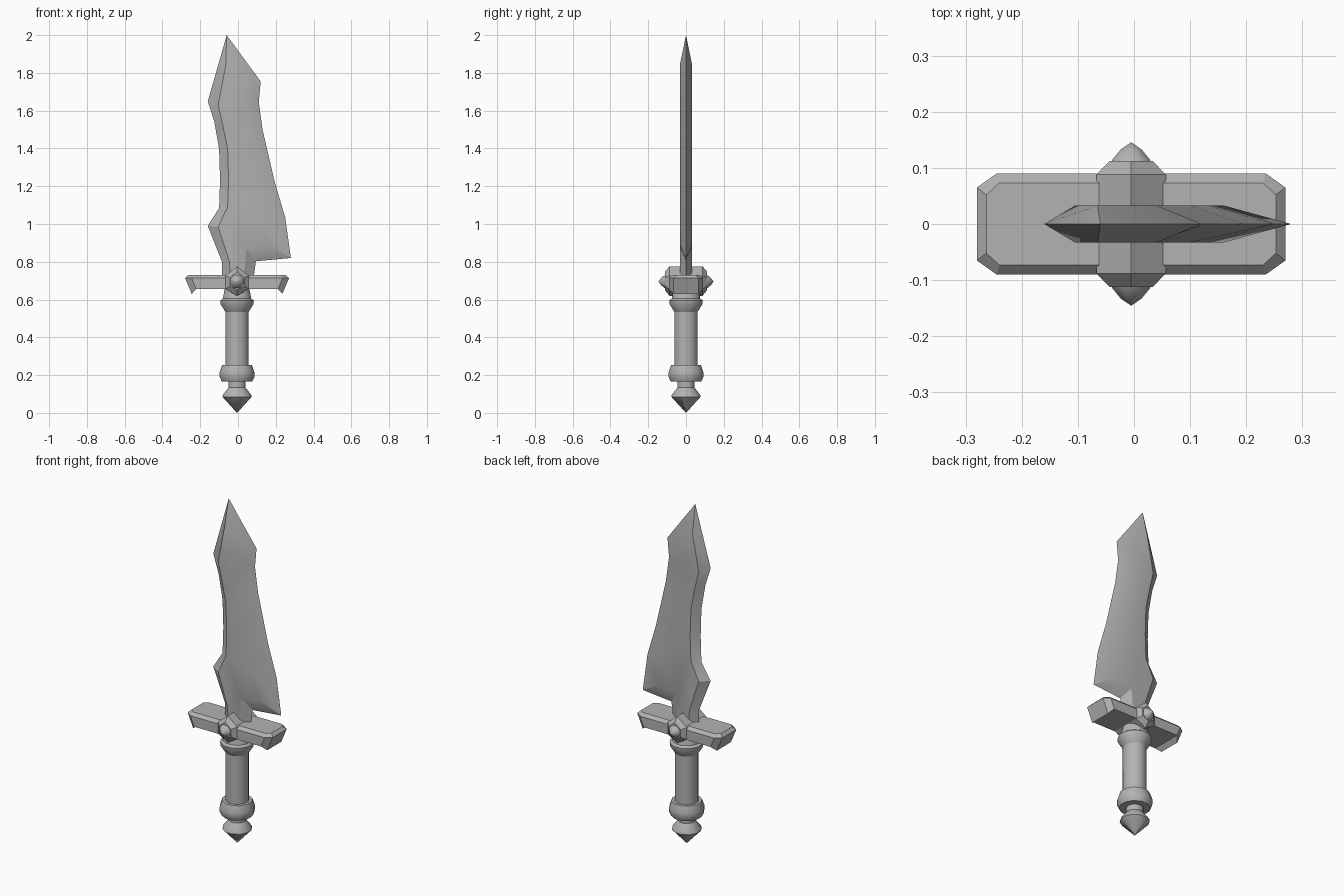
import bpy, bmesh, math
from mathutils import Vector

if "Cube" in bpy.data.objects:
    bpy.data.objects.remove(bpy.data.objects["Cube"], do_unlink=True)

CX = -0.005  # handle axis
steel = bpy.data.materials.new("grey_steel")
steel.use_nodes = True
GREY = (0.45, 0.45, 0.45, 1)
steel.diffuse_color = GREY
steel.node_tree.nodes["Principled BSDF"].inputs["Base Color"].default_value = GREY


def finish(name, bm, angle):
    bmesh.ops.recalc_face_normals(bm, faces=bm.faces)
    mesh = bpy.data.meshes.new(name)
    bm.to_mesh(mesh)
    bm.free()
    mesh.materials.append(steel)
    ob = bpy.data.objects.new(name, mesh)
    bpy.context.collection.objects.link(ob)
    bpy.ops.object.select_all(action="DESELECT")
    ob.select_set(True)
    bpy.context.view_layer.objects.active = ob
    bpy.ops.object.shade_smooth_by_angle(angle=math.radians(angle))
    return ob


def bridge(bm, a, b):
    n = len(a)
    for i in range(n):
        j = (i + 1) % n
        bm.faces.new((a[i], a[j], b[j], b[i]))


def loft(bm, rings, caps=(True, True)):
    loops = [[bm.verts.new(p) for p in ring] for ring in rings]
    for a, b in zip(loops, loops[1:]):
        bridge(bm, a, b)
    for loop, cap in zip((loops[0], loops[-1]), caps):
        if cap:
            bm.faces.new(loop)
    return loops


def lathe(name, profile, axis, origin, sides, angle):
    """Loft regular polygons of (radius, height) along an axis."""
    turn = Vector((0, 0, 1)).rotation_difference(Vector(axis))
    rings = []
    for r, h in profile:
        ring = []
        for i in range(sides):
            t = math.tau * (i + 0.5) / sides
            ring.append(turn @ Vector((r * math.cos(t), r * math.sin(t), h)) + Vector(origin))
        rings.append(ring)
    bm = bmesh.new()
    loft(bm, rings)
    bmesh.ops.remove_doubles(bm, verts=bm.verts, dist=0.0005)
    return finish(name, bm, angle)


# Blade: sharp outline at y = 0 paired with the flat's outline on each side
outline = [
    (-.06, 2.0, -.065, 1.84), (.12, 1.755, .04, 1.74), (.11, 1.645, .03, 1.645),
    (.13, 1.5, .045, 1.5), (.195, 1.22, .10, 1.22), (.25, 1.035, .13, 1.04),
    (.28, .82, .16, .89), (.095, .803, .045, .87), (.08, .70, .03, .70),
    (-.085, .70, -.04, .70), (-.085, .80, -.045, .80), (-.16, .99, -.105, .985),
    (-.10, 1.085, -.055, 1.09), (-.095, 1.235, -.05, 1.235), (-.10, 1.395, -.055, 1.4),
    (-.125, 1.54, -.08, 1.52), (-.16, 1.65, -.105, 1.63),
]
flat = [[(u, y, v) for _, _, u, v in outline] for y in (-.033, .033)]
edge = [(x, 0, z) for x, z, _, _ in outline]
bm = bmesh.new()
loft(bm, [flat[0], edge, flat[1]])
finish("blade", bm, 25)


# Guard: bevelled octagonal bar with lips hanging from both ends
def octagon(x_in, x_out, y_in, y_out, z_in, z_out):
    quarter = [(x_in, y_out, z_in), (x_out, y_in, z_out)]
    pts = []
    for sx, sy in ((1, 1), (1, -1), (-1, -1), (-1, 1)):
        pair = quarter if sx == sy else quarter[::-1]
        pts += [(CX + sx * x, sy * y, z) for x, y, z in pair]
    return pts


bm = bmesh.new()
loops = loft(bm, [octagon(.217, .24, .065, .09, .655, .63),
                  octagon(.24, .275, .065, .09, .713, .713),
                  octagon(.235, .258, .052, .073, .73, .73)], caps=(False, True))
low = loops[0]
bm.faces.new((low[0], low[3], low[4], low[7]))
bm.faces.new(low[0:4])
bm.faces.new(low[4:8])
finish("guard_bar", bm, 15)

# Guard centre block: six-sided, running front to back
HEX = [(0, .076), (.062, .026), (.062, -.045), (0, -.08), (-.062, -.045), (-.062, .026)]
bm = bmesh.new()
loft(bm, [[(CX + x * s, y, .70 + z * s) for x, z in HEX]
          for y, s in ((-.112, .62), (-.088, 1), (.088, 1), (.112, .62))])
finish("guard_block", bm, 15)

# Studs on the front and back of the block
for side, sign in (("front", -1), ("back", 1)):
    lathe(side + "_stud", [(.03, .09), (.041, .105), (.036, .115), (.02, .133), (.001, .145)],
          (0, sign, 0), (CX, 0, .695), 8, 50)

# Handle: collar, grip, ring and pointed pommel
base = (CX, 0, 0)
lathe("collar", [(.066, .66), (.07, .645), (.078, .605), (.092, .595), (.09, .575), (.064, .535)],
      (0, 0, 1), base, 12, 35)
lathe("grip", [(.064, .24), (.064, .55)], (0, 0, 1), base, 12, 35)
lathe("grip_ring", [(.06, .167), (.084, .167), (.095, .19), (.095, .215), (.082, .253), (.06, .253)],
      (0, 0, 1), base, 12, 35)
lathe("pommel", [(.0005, 0), (.08, .085), (.078, .095), (.046, .135), (.046, .18)],
      (0, 0, 1), base, 12, 35)
